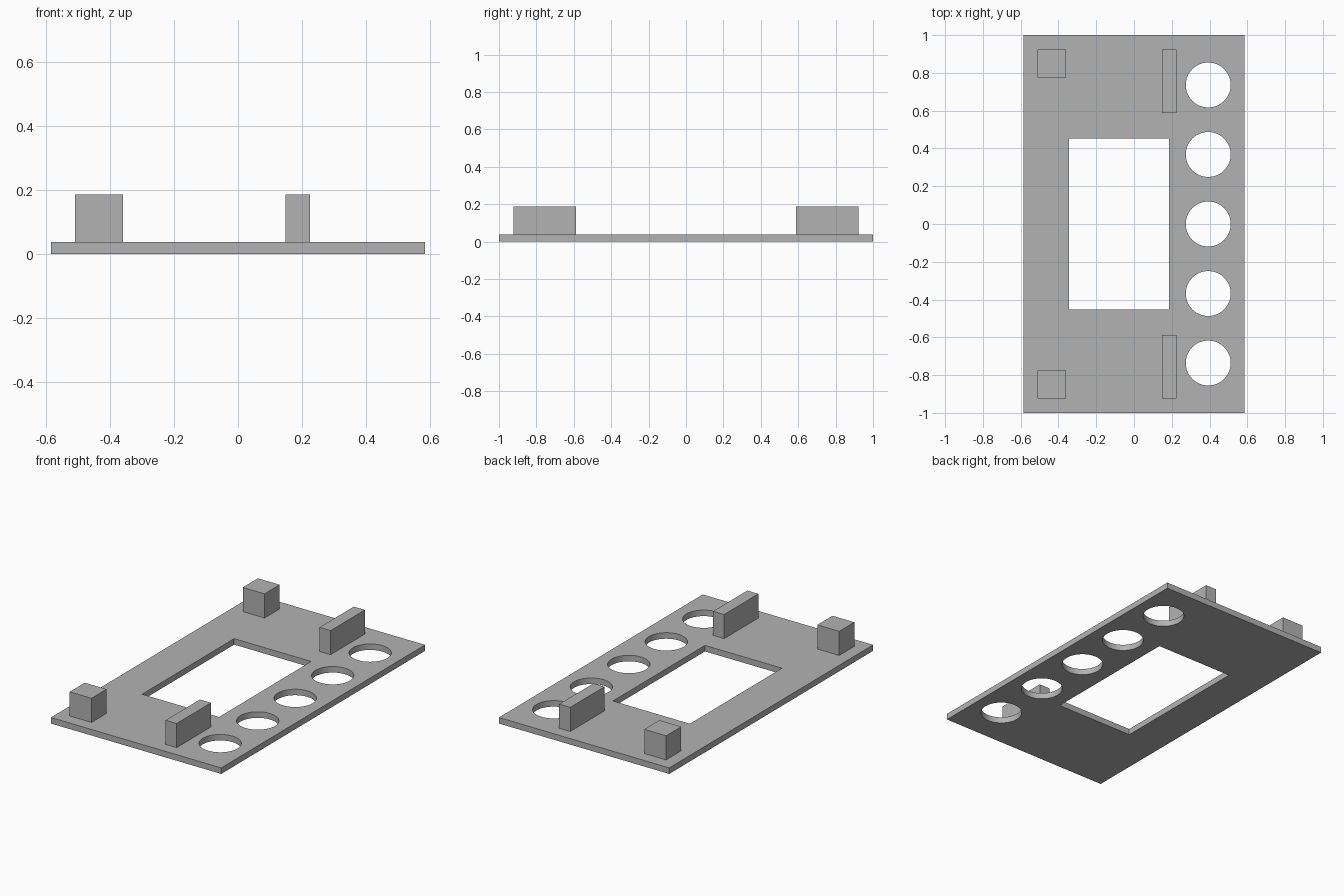
import bpy
import math

if "Cube" in bpy.data.objects:
    bpy.data.objects.remove(bpy.data.objects["Cube"])

T = 0.0375        # plate thickness
TOP = 0.1875      # top of the posts

grey = bpy.data.materials.new("plain grey")
grey.diffuse_color = (0.45, 0.45, 0.45, 1)
grey.use_nodes = True
grey.node_tree.nodes["Principled BSDF"].inputs["Base Color"].default_value = grey.diffuse_color


def rect(x0, x1, y0, y1):
    return [(x0, y0), (x1, y0), (x1, y1), (x0, y1)]


def circle(cx, cy, r, n=64):
    return [(cx + r * math.cos(2 * math.pi * i / n),
             cy + r * math.sin(2 * math.pi * i / n)) for i in range(n)]


def extrude_outlines(name, outlines, z0, z1):
    """Fill 2D outlines (inner ones become holes) and extrude from z0 to z1."""
    cu = bpy.data.curves.new(name, 'CURVE')
    cu.dimensions = '2D'
    cu.fill_mode = 'BOTH'
    cu.extrude = (z1 - z0) / 2
    for pts in outlines:
        s = cu.splines.new('POLY')
        s.points.add(len(pts) - 1)
        for p, (x, y) in zip(s.points, pts):
            p.co = (x, y, 0, 1)
        s.use_cyclic_u = True
    cu.materials.append(grey)
    ob = bpy.data.objects.new(name, cu)
    ob.location.z = (z0 + z1) / 2
    bpy.context.collection.objects.link(ob)
    bpy.ops.object.select_all(action='DESELECT')
    ob.select_set(True)
    bpy.context.view_layer.objects.active = ob
    bpy.ops.object.convert(target='MESH')
    # weld the caps to the walls
    bpy.ops.object.mode_set(mode='EDIT')
    bpy.ops.mesh.select_all(action='SELECT')
    bpy.ops.mesh.remove_doubles(threshold=0.0001)
    bpy.ops.mesh.normals_make_consistent(inside=False)
    bpy.ops.object.mode_set(mode='OBJECT')
    bpy.ops.object.shade_smooth_by_angle(angle=math.radians(30))
    return bpy.context.object


# Face plate with a display window and a column of five round holes
holes = [circle(0.393, 0.368 * i, 0.119) for i in range(-2, 3)]
extrude_outlines("face_plate",
                 [rect(-0.585, 0.585, -1, 1),
                  rect(-0.343, 0.186, -0.452, 0.452)] + holes, 0, T)

# Square posts and long ribs, mirrored front to back
for side, s in (("front", -1), ("back", 1)):
    for part, x0, x1, ya in (("post", -0.51, -0.36, 0.775),
                             ("rib", 0.149, 0.225, 0.587)):
        y0, y1 = sorted((s * ya, s * 0.923))
        extrude_outlines(f"{side}_{part}", [rect(x0, x1, y0, y1)], T, TOP)
